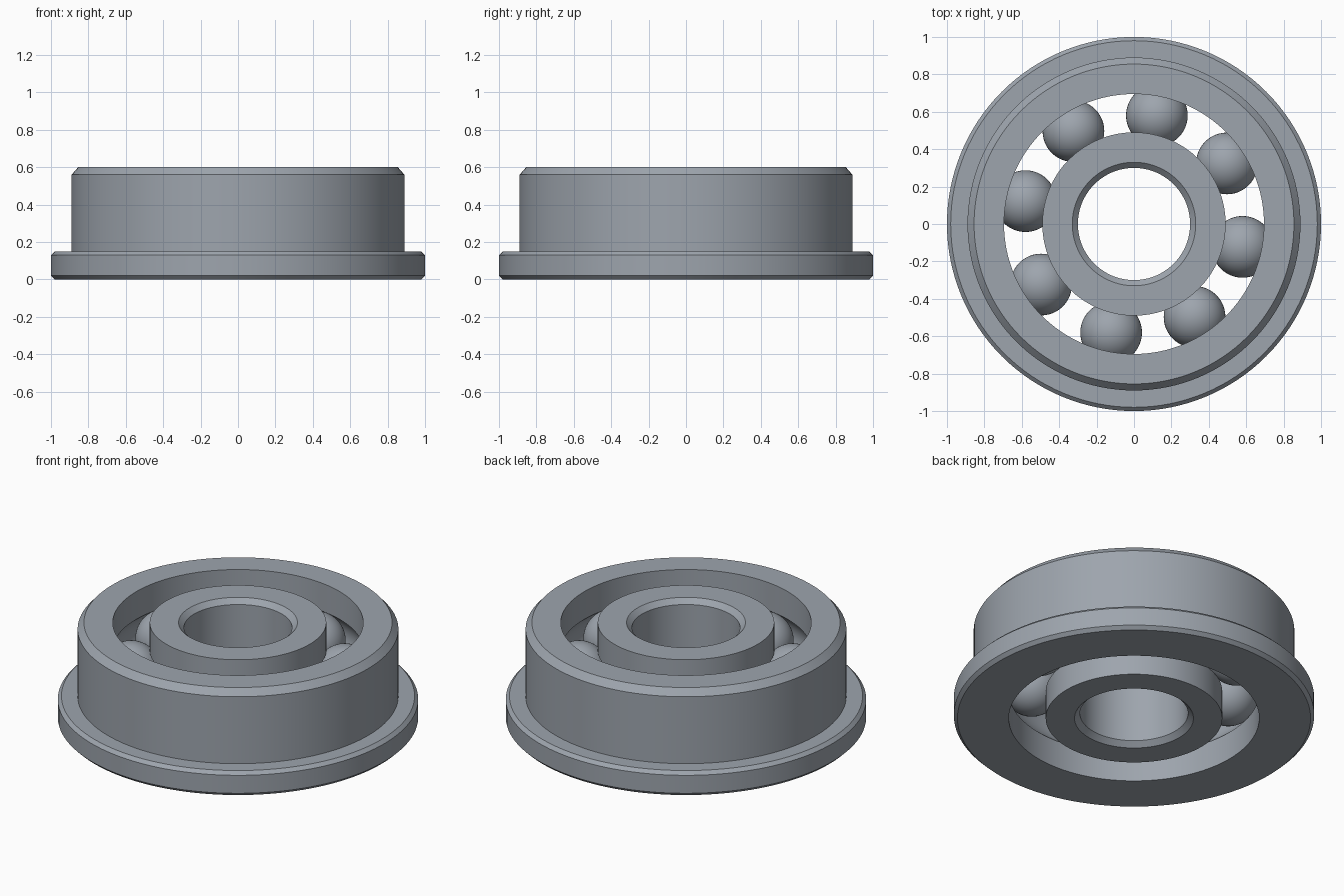
import bpy, math
from math import sin, cos, pi, radians

cube = bpy.data.objects.get("Cube")
if cube:
    bpy.data.objects.remove(cube, do_unlink=True)

HEIGHT = 0.6
MID = HEIGHT / 2
ORBIT = 0.593        # radius of the circle of ball centres
BALL = 0.165
INNER, OUTER = 0.49, 0.695   # facing walls of the two rings
SEGMENTS = 128

steel = bpy.data.materials.new("steel_grey")
steel.use_nodes = True
colour = (0.34, 0.375, 0.42, 1)
steel.diffuse_color = colour
steel.node_tree.nodes["Principled BSDF"].inputs["Base Color"].default_value = colour


def finish(obj, name):
    obj.name = name
    obj.data.name = name
    obj.data.materials.append(steel)
    bpy.ops.object.select_all(action='DESELECT')
    obj.select_set(True)
    bpy.context.view_layer.objects.active = obj
    bpy.ops.object.shade_smooth_by_angle(angle=radians(30))


def lathe(name, profile):
    """Revolve a closed (radius, z) profile, listed counter-clockwise."""
    n = len(profile)
    verts, faces = [], []
    for s in range(SEGMENTS):
        a = 2 * pi * s / SEGMENTS
        verts += [(r * cos(a), r * sin(a), z) for r, z in profile]
        t = (s + 1) % SEGMENTS
        for i in range(n):
            j = (i + 1) % n
            faces.append((s * n + i, t * n + i, t * n + j, s * n + j))
    mesh = bpy.data.meshes.new(name)
    mesh.from_pydata(verts, [], faces)
    obj = bpy.data.objects.new(name, mesh)
    bpy.context.collection.objects.link(obj)
    finish(obj, name)


def groove(wall, steps=14):
    """Arc of the ball track cut into a wall, from low to high z."""
    side = 1 if wall > ORBIT else -1
    half = math.acos(abs(wall - ORBIT) / BALL)
    angles = [half * (2 * i / steps - 1) for i in range(steps + 1)]
    return [(ORBIT + side * BALL * cos(a), MID + BALL * sin(a)) for a in angles]


# Outer ring with flange, chamfers and ball track
lathe("outer_ring",
      [(OUTER, 0), (0.98, 0), (1, 0.02), (1, 0.13), (0.98, 0.15),
       (0.89, 0.15), (0.89, 0.56), (0.855, HEIGHT), (OUTER, HEIGHT)]
      + groove(OUTER)[::-1])

# Inner ring with chamfered bore and ball track
lathe("inner_ring",
      [(0.33, 0), (INNER, 0)] + groove(INNER)
      + [(INNER, HEIGHT), (0.33, HEIGHT), (0.3, HEIGHT - 0.03), (0.3, 0.03)])

# Eight balls
for i in range(8):
    a = radians(33.1 + 45 * i)
    bpy.ops.mesh.primitive_uv_sphere_add(
        segments=48, ring_count=24, radius=BALL,
        location=(ORBIT * cos(a), ORBIT * sin(a), MID))
    finish(bpy.context.object, f"ball_{i + 1}")
